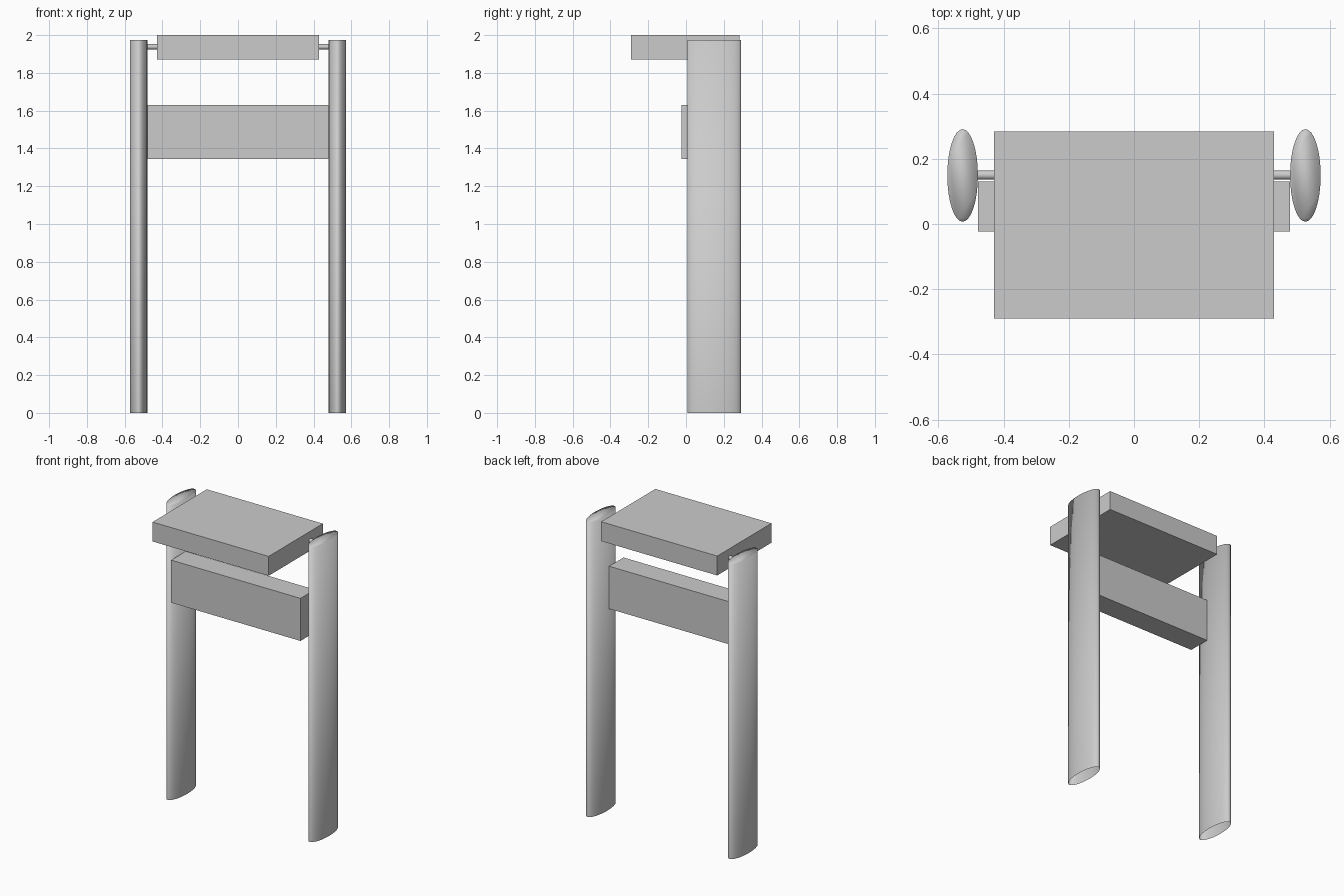
import bpy
import bmesh
import math
from mathutils import Matrix

cube = bpy.data.objects.get("Cube")
if cube:
    bpy.data.objects.remove(cube, do_unlink=True)

GREY = (0.6, 0.6, 0.6, 1)
mat = bpy.data.materials.new("plain grey")
mat.use_nodes = True
mat.diffuse_color = GREY
mat.node_tree.nodes["Principled BSDF"].inputs["Base Color"].default_value = GREY


def finish(name, bm, smooth=False):
    mesh = bpy.data.meshes.new(name)
    for f in bm.faces:
        f.smooth = smooth
    bm.to_mesh(mesh)
    bm.free()
    mesh.materials.append(mat)
    obj = bpy.data.objects.new(name, mesh)
    bpy.context.collection.objects.link(obj)
    return obj


def box(name, low, high):
    bm = bmesh.new()
    bmesh.ops.create_cube(bm, size=1)
    for v in bm.verts:
        v.co = [(a + b) / 2 + c * (b - a) for a, b, c in zip(low, high, v.co)]
    return finish(name, bm)


def post(name, x):
    # Flattened oval tube, capped on top and open underneath
    height = 1.975
    bm = bmesh.new()
    bmesh.ops.create_cone(bm, cap_ends=True, segments=32, radius1=1, radius2=1, depth=height)
    base = [f for f in bm.faces if f.normal.z < -0.9]
    bmesh.ops.delete(bm, geom=base, context='FACES_ONLY')
    bm.transform(Matrix.Translation((x, 0.149, height / 2)) @ Matrix.Diagonal((0.047, 0.142, 1, 1)))
    return finish(name, bm, smooth=True)


def rod(name, length, radius):
    bm = bmesh.new()
    bmesh.ops.create_cone(bm, cap_ends=True, segments=24, radius1=radius, radius2=radius, depth=length)
    bm.transform(Matrix.Translation((0, 0.15, 1.938)) @ Matrix.Rotation(math.pi / 2, 4, 'Y'))
    obj = finish(name, bm, smooth=True)
    bpy.context.view_layer.objects.active = obj
    obj.select_set(True)
    bpy.ops.object.shade_smooth_by_angle(angle=math.radians(40))
    obj.select_set(False)


# Side posts
post("left_post", 0.526)
post("right_post", -0.526)

# Top slab, cross panel and the rod that carries the slab
box("top_slab", (-0.43, -0.29, 1.87), (0.43, 0.284, 2.0))
box("cross_panel", (-0.479, -0.023, 1.345), (0.479, 0.13, 1.63))
rod("pivot_rod", 1.0, 0.014)
